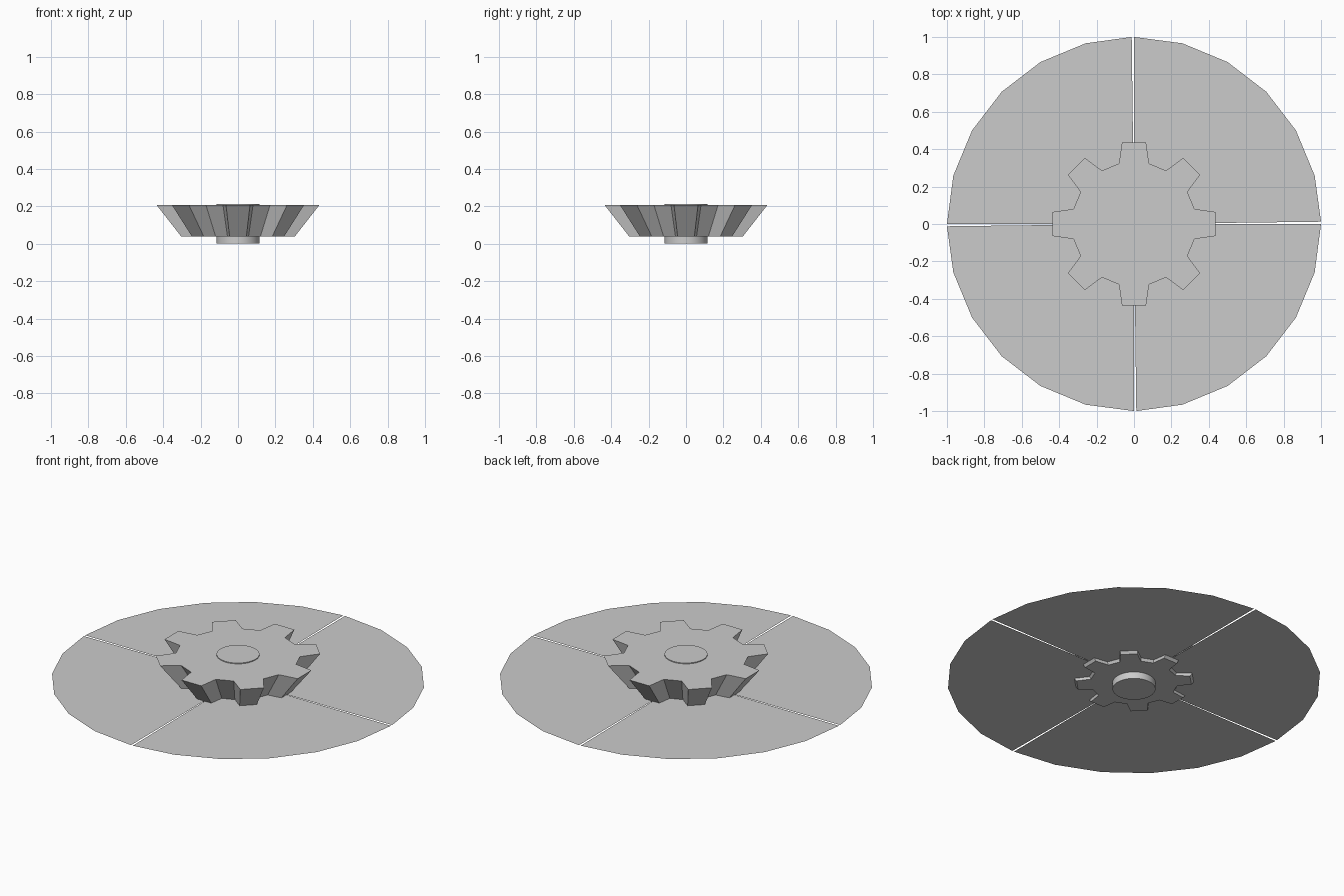
import bpy, bmesh
from math import radians, cos, sin

if "Cube" in bpy.data.objects:
    bpy.data.objects.remove(bpy.data.objects["Cube"])

def polar(r, deg, z):
    return (r * cos(radians(deg)), r * sin(radians(deg)), z)

def add_object(name, bm):
    bmesh.ops.recalc_face_normals(bm, faces=bm.faces)
    mesh = bpy.data.meshes.new(name)
    bm.to_mesh(mesh)
    bm.free()
    obj = bpy.data.objects.new(name, mesh)
    bpy.context.collection.objects.link(obj)
    return obj

# Bevel gear: one toothed outline, narrower at the bottom
TEETH = 8
TIP, ROOT = 0.440, 0.333
Z_LOW, Z_HIGH = 0.04, 0.207

def gear_ring(bm, scale, z):
    ring = []
    for i in range(TEETH):
        mid = i * 360 / TEETH
        for r, a in ((ROOT, -14), (TIP, -8.4), (TIP, 8.4), (ROOT, 14)):
            ring.append(bm.verts.new(polar(r * scale, mid + a, z)))
    return ring

bm = bmesh.new()
low = gear_ring(bm, 0.70, Z_LOW)
high = gear_ring(bm, 1.0, Z_HIGH)
for i in range(len(low)):
    j = (i + 1) % len(low)
    bm.faces.new((low[i], low[j], high[j], high[i]))
bm.faces.new(high)
bm.faces.new(low[::-1])
add_object("bevel_gear", bm)

# Hub through the gear
bpy.ops.mesh.primitive_cylinder_add(vertices=32, radius=0.115, depth=0.212,
                                    location=(0, 0, 0.106))
bpy.context.object.name = "hub"
bpy.ops.object.shade_smooth_by_angle(angle=radians(40))

# Four paper-thin quarter plates with narrow gaps between them
for q in range(4):
    bm = bmesh.new()
    z = 0.055
    pts = [(0, 0, z)] + [polar(1, q * 90 + a, z) for a in (0.7, 15, 30, 45, 60, 75, 90)]
    face = bm.faces.new([bm.verts.new(p) for p in pts])
    mesh = bpy.data.meshes.new(f"quarter_plate_{q + 1}")
    bm.to_mesh(mesh)
    bm.free()
    bpy.context.collection.objects.link(bpy.data.objects.new(mesh.name, mesh))
